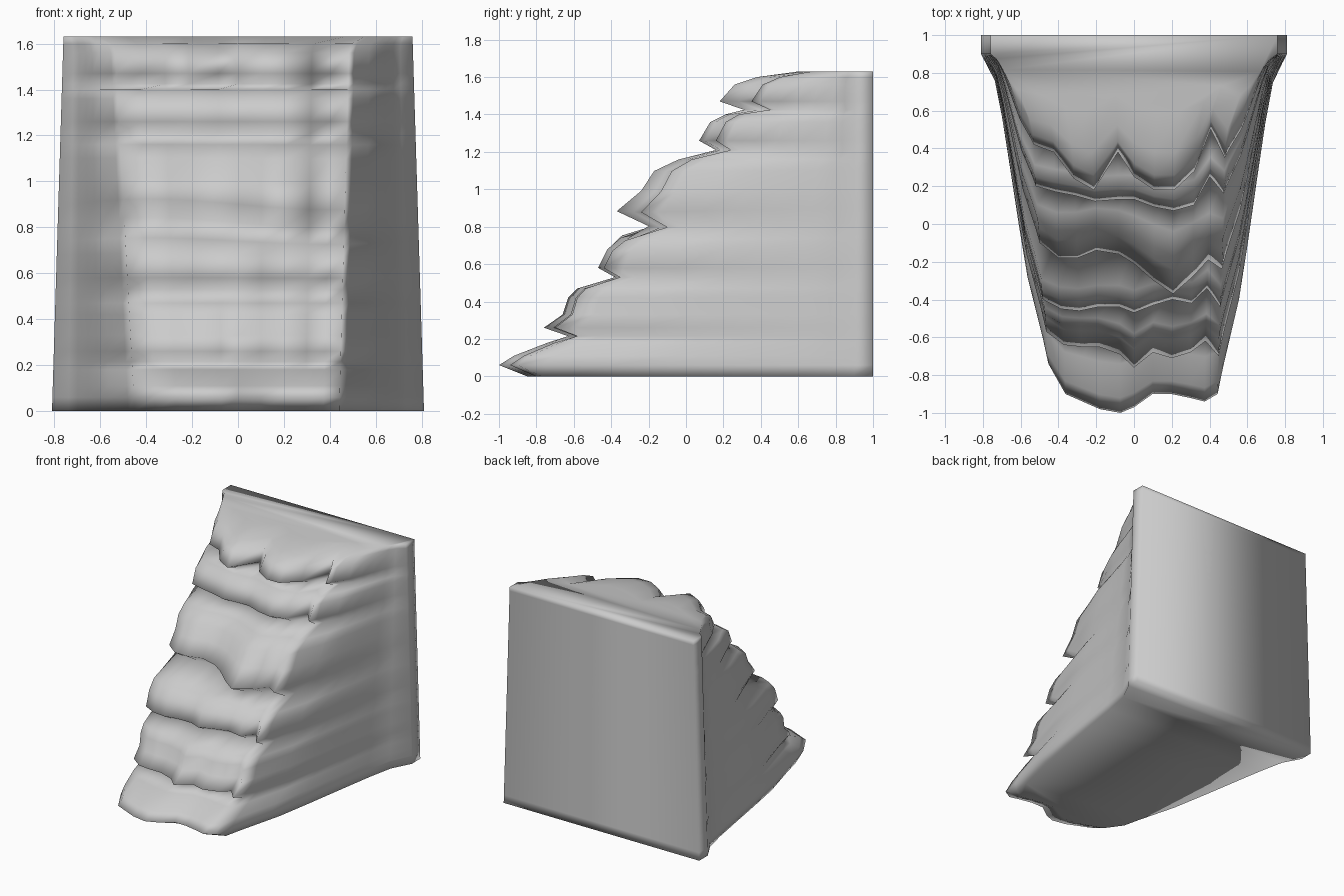
import bpy, bmesh
from math import sin, exp

if "Cube" in bpy.data.objects:
    bpy.data.objects.remove(bpy.data.objects["Cube"])

# Plan contours: y of each rock ledge's lip at the stations XS, bottom to top
XS = [-.5, -.4, -.3, -.2, -.08, 0, .1, .2, .3, .38, .45]
LEDGES = [
    [-.74, -.9, -.94, -.98, -1, -.97, -.9, -.9, -.92, -.94, -.9],
    [-.57, -.64, -.65, -.65, -.69, -.76, -.68, -.71, -.68, -.62, -.7],
    [-.40, -.45, -.46, -.44, -.44, -.47, -.43, -.40, -.42, -.34, -.44],
    [-.10, -.18, -.18, -.14, -.16, -.21, -.3, -.37, -.28, -.19, -.24],
    [.20, .17, .15, .12, .13, .13, .09, .07, .10, .25, .16],
    [.42, .38, .24, .18, .38, .25, .18, .18, .28, .5, .35],
]
# Horizontal layers: height, ledge index, setback from the lip
LAYERS = [
    (0, 0, .15), (.06, 0, 0), (.11, 0, .08), (.18, 0, .26),
    (.215, 1, .13), (.26, 1, 0), (.33, 1, .10), (.42, 1, .13), (.47, 1, .18),
    (.53, 2, .09), (.58, 2, 0), (.68, 2, .05), (.74, 2, .12),
    (.82, 3, .17), (.90, 3, 0), (1.0, 3, .13), (1.1, 3, .20), (1.16, 3, .33),
    (1.21, 4, .09), (1.26, 4, 0), (1.36, 4, .06), (1.40, 4, .14),
    (1.425, 5, .13), (1.47, 5, 0), (1.56, 5, .08), (1.60, 5, .20), (1.63, 5, .42),
]
# Side wall in plan: fraction of depth, fraction of width (hollow near the flange)
WALL = [(.08, .08), (.28, .31), (.45, .44), (.62, .56), (.8, .69), (.92, .80)]
TOP = 1.63


def wave(x, z):
    # the middle ledge dips to the right
    return -.025 * exp(-((z - .86) / .16) ** 2) * sin(4 * x) if 0 < z < TOP else 0


def side(sign, x0, y0, z):
    # wall from the front corner back to the rear flange
    w = .81 - .05 * z / TOP
    pts = []
    for t, s in WALL:
        x = abs(x0) + (w - abs(x0)) * s
        pts.append((sign * x, y0 + (.89 - y0) * t, z + wave(x0, z) * (1 - t)))
    return pts + [(sign * w, .9, z), (sign * w, 1, z)]


def layer(z, k, back):
    lip = LEDGES[k]
    fade = .7 * min(1, back * 2)
    low = min(lip)
    widen = 1 + .5 * max(0, back - .15) if k == 5 else 1
    front = []
    for x, y in zip(XS, lip):
        sx = x * (.9 + .11 * z if x < 0 else .98 + .06 * z) * widen
        y = low + (y - low) * (1 - fade) + back
        front.append((sx, y, z + wave(x, z)))
    left = side(-1, front[0][0], front[0][1], z)
    right = side(1, front[-1][0], front[-1][1], z)
    return left[::-1] + front + right


# Loft the layers into a closed cliff
bm = bmesh.new()
rings = [[bm.verts.new(p) for p in layer(*spec)] for spec in LAYERS]
for a, b in zip(rings, rings[1:]):
    for i in range(len(a)):
        j = (i + 1) % len(a)
        bm.faces.new((a[i], a[j], b[j], b[i]))
bm.faces.new(rings[0][::-1])
bm.faces.new(rings[-1])
bmesh.ops.recalc_face_normals(bm, faces=bm.faces)
for f in bm.faces:
    f.smooth = True
mesh = bpy.data.meshes.new("rock_cliff")
bm.to_mesh(mesh)
bm.free()
bpy.context.collection.objects.link(bpy.data.objects.new("rock_cliff", mesh))
